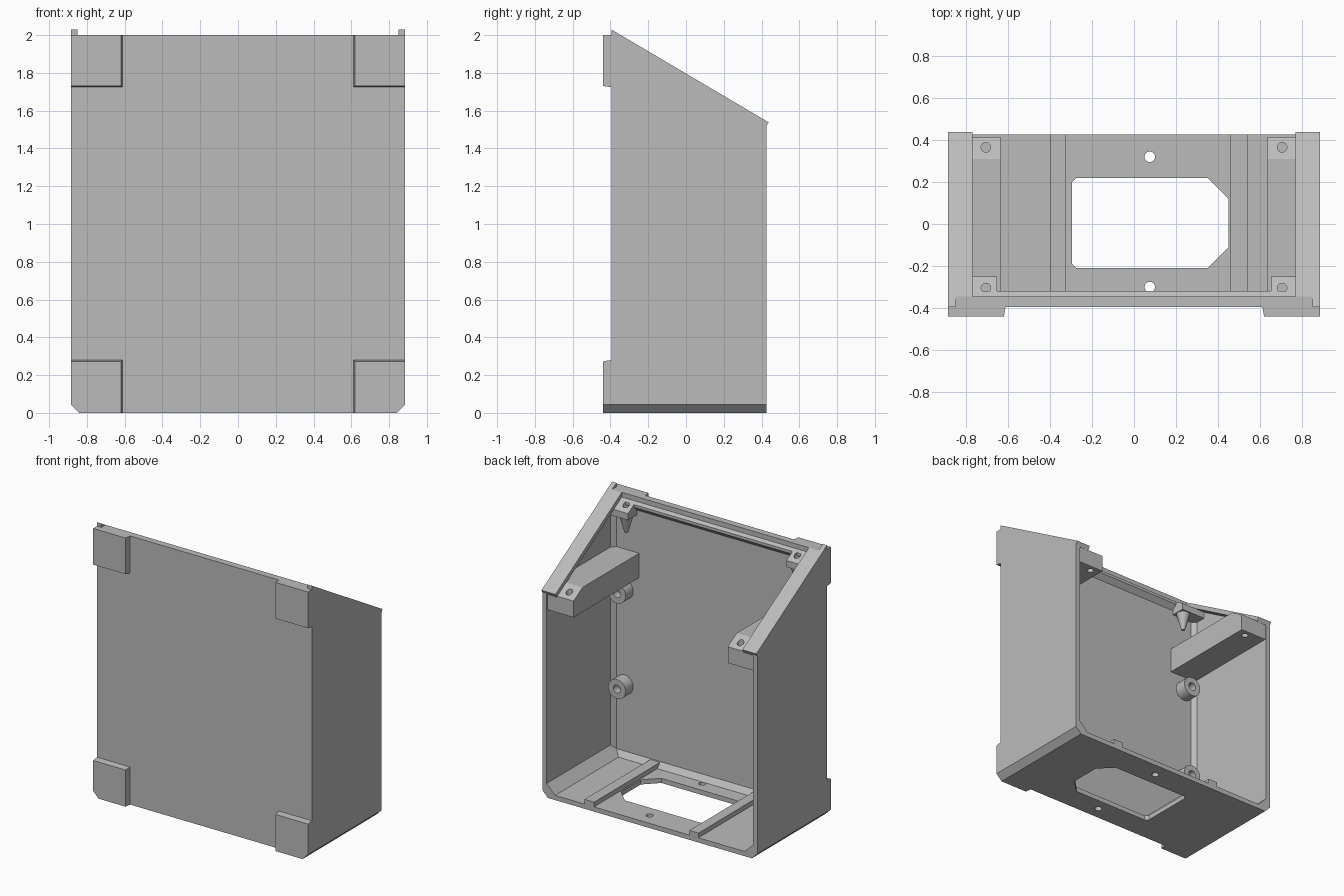
import bpy, bmesh, math
from mathutils import Vector

if "Cube" in bpy.data.objects:
    bpy.data.objects.remove(bpy.data.objects["Cube"], do_unlink=True)

grey = bpy.data.materials.new("plain grey")
grey.use_nodes = True
GREY = (0.5, 0.5, 0.5, 1)
grey.diffuse_color = GREY
grey.node_tree.nodes["Principled BSDF"].inputs["Base Color"].default_value = GREY

W = 0.885        # half width
WALL = 0.035
SLOPE = -0.59
FRONT, BACK = -0.395, 0.425


def rim_z(y, drop=0.0):
    """Height of the sloping opening at depth y."""
    return 2 + SLOPE * (y + 0.345) - drop


def make(name, bm):
    bmesh.ops.recalc_face_normals(bm, faces=bm.faces)
    me = bpy.data.meshes.new(name)
    bm.to_mesh(me)
    bm.free()
    me.materials.append(grey)
    ob = bpy.data.objects.new(name, me)
    bpy.context.collection.objects.link(ob)
    return ob


def prism(name, pts, axis, a, b, slope_cut=False):
    """Extrude a 2D outline along an axis from a to b."""
    def place(p, t):
        return {"x": (t, p[0], p[1]), "y": (p[0], t, p[1]), "z": (p[0], p[1], t)}[axis]
    bm = bmesh.new()
    lo = [bm.verts.new(place(p, a)) for p in pts]
    hi = [bm.verts.new(place(p, b)) for p in pts]
    bm.faces.new(lo)
    bm.faces.new(hi)
    for i in range(len(pts)):
        j = (i + 1) % len(pts)
        bm.faces.new((lo[i], lo[j], hi[j], hi[i]))
    if slope_cut:
        bmesh.ops.recalc_face_normals(bm, faces=bm.faces)
        bmesh.ops.bisect_plane(bm, geom=bm.verts[:] + bm.edges[:] + bm.faces[:],
                               plane_co=(0, 0, rim_z(0)), plane_no=(0, -SLOPE, 1),
                               clear_outer=True)
        bmesh.ops.holes_fill(bm, edges=[e for e in bm.edges if e.is_boundary], sides=0)
    return make(name, bm)


def cone(name, centre, r1, r2, depth, along_y=False, sides=24):
    bm = bmesh.new()
    bmesh.ops.create_cone(bm, cap_ends=True, segments=sides, radius1=r1, radius2=r2, depth=depth)
    if along_y:
        for v in bm.verts:
            v.co = Vector((v.co.x, -v.co.z, v.co.y))
    bmesh.ops.translate(bm, verts=bm.verts, vec=centre)
    return make(name, bm)


def cut(ob, *cutters):
    """Subtract the cutters from an object and remove them."""
    for c in cutters:
        m = ob.modifiers.new("cut", "BOOLEAN")
        m.operation, m.solver, m.object = "DIFFERENCE", "EXACT", c
    bpy.context.view_layer.update()
    done = bpy.data.meshes.new_from_object(ob.evaluated_get(bpy.context.evaluated_depsgraph_get()))
    ob.modifiers.clear()
    ob.data = done
    for c in cutters:
        bpy.data.objects.remove(c, do_unlink=True)


def smooth(ob):
    bpy.ops.object.select_all(action="DESELECT")
    ob.select_set(True)
    bpy.context.view_layer.objects.active = ob
    bpy.ops.object.shade_smooth_by_angle(angle=math.radians(35))


# Side walls and floor as one channel with chamfered corners
C, I = 0.045, 0.07
inner = W - WALL
right_half = [(inner, 2.1), (W, 2.1), (W, C), (W - C, 0)]
inside = [(-inner, 2.1), (-inner, WALL + I), (-inner + I, WALL), (inner - I, WALL), (inner, WALL + I)]
outline = right_half + [(-x, z) for x, z in reversed(right_half)] + inside[1:]
shell = prism("walls_and_floor", outline, "y", FRONT, BACK, True)

# Floor opening and screw holes
opening = [(-0.295, -0.19), (-0.275, -0.21), (0.35, -0.21), (0.45, -0.11),
           (0.45, 0.12), (0.35, 0.22), (-0.275, 0.22), (-0.295, 0.2)]
cut(shell, prism("opening_cutter", opening, "z", -0.1, 0.2),
    *[cone("hole_cutter", (0.075, y, 0), 0.025, 0.025, 0.4) for y in (-0.3, 0.32)])

# Front panel
panel = [(-W, 2), (-W, C), (C - W, 0), (W - C, 0), (W, C), (W, 2)]
prism("front_panel", panel, "y", FRONT, -0.355)

# Top lip with a ledge for the lid
lip = [(FRONT, 2), (-0.345, 2), (-0.345, 1.965), (-0.32, 1.95), (-0.32, 1.93), (-0.36, 1.89), (FRONT, 1.89)]
prism("top_lip", lip, "x", -W, W)

# Sloped bevel where the floor meets the front panel
prism("floor_front_bevel", [(-0.36, 0.03), (-0.36, 0.08), (-0.32, 0.035), (-0.32, 0.03)], "x", -inner, inner)

# Floor ribs
for name, a, b in (("right_floor_rib", -0.4, -0.325), ("left_floor_rib", 0.46, 0.54)):
    prism(name, [(a, 0.02), (b, 0.02), (b, 0.07), (a, 0.07)], "y", -0.36, BACK)

for side, s in (("left", 1), ("right", -1)):
    # Sloping side rim
    rim = [(-0.345, 2), (0.437, rim_z(0.437)), (0.42, rim_z(0.437) - 0.03), (-0.36, 1.974), (-0.36, 2)]
    prism(side + "_rim", rim, "x", s * 0.77, s * W)

    # Corner bevel between wall and front panel
    corner = [(s * 0.86, -0.36), (s * 0.815, -0.36), (s * 0.855, -0.32), (s * 0.86, -0.32)]
    prism(side + "_corner_bevel", corner, "z", 0.03, 1.95)

    # Support beam with a sloped screw pad at the back
    drop = 0.035
    beam = [(-0.36, 1.395), (0.415, 1.395), (0.415, rim_z(0.415, drop)),
            (0.31, rim_z(0.31, drop)), (-0.36, rim_z(0.31, drop))]
    beam_ob = prism(side + "_beam", beam, "x", s * 0.635, s * 0.86)
    cut(beam_ob, cone("hole_cutter", (s * 0.705, 0.365, 1.45), 0.023, 0.023, 0.4))

    # Front screw lug with a tapered underside
    lug = [(-0.36, 1.86), (-0.25, 1.86), (-0.25, rim_z(-0.25, drop)), (-0.36, rim_z(-0.36, drop))]
    lug_ob = prism(side + "_lug", lug, "x", s * 0.652, s * 0.86)
    cut(lug_ob, cone("hole_cutter", (s * 0.705, -0.305, 1.95), 0.023, 0.023, 0.15))
    smooth(cone(side + "_lug_cone", (s * 0.705, -0.305, 1.8), 0.012, 0.05, 0.13))

    # Round bosses on the inside of the front panel
    for level, z in (("lower", 0.57), ("upper", 1.28)):
        boss = cone(f"{side}_{level}_boss", (s * 0.755, -0.315, z), 0.072, 0.072, 0.1, True)
        cut(boss, cone("hole_cutter", (s * 0.755, -0.265, z), 0.03, 0.03, 0.12, True))
        smooth(boss)

    # Raised corner feet on the front
    low = [(0.612, 0.28), (W, 0.28), (W, C), (W - C, 0), (0.612, 0)]
    high = [(0.612, 1.724), (W, 1.724), (W, 2), (0.612, 2)]
    for level, pts in (("lower", low), ("upper", high)):
        foot = prism(f"{side}_{level}_foot", [(s * x, z) for x, z in pts], "y", -0.44, FRONT)
        for v in foot.data.vertices:
            if v.co.y < -0.43:      # bevelled inner edges
                if abs(v.co.x) < 0.62:
                    v.co.x += s * 0.007
                if abs(v.co.z - 0.28) < 0.01:
                    v.co.z -= 0.007
                if abs(v.co.z - 1.724) < 0.01:
                    v.co.z += 0.007
